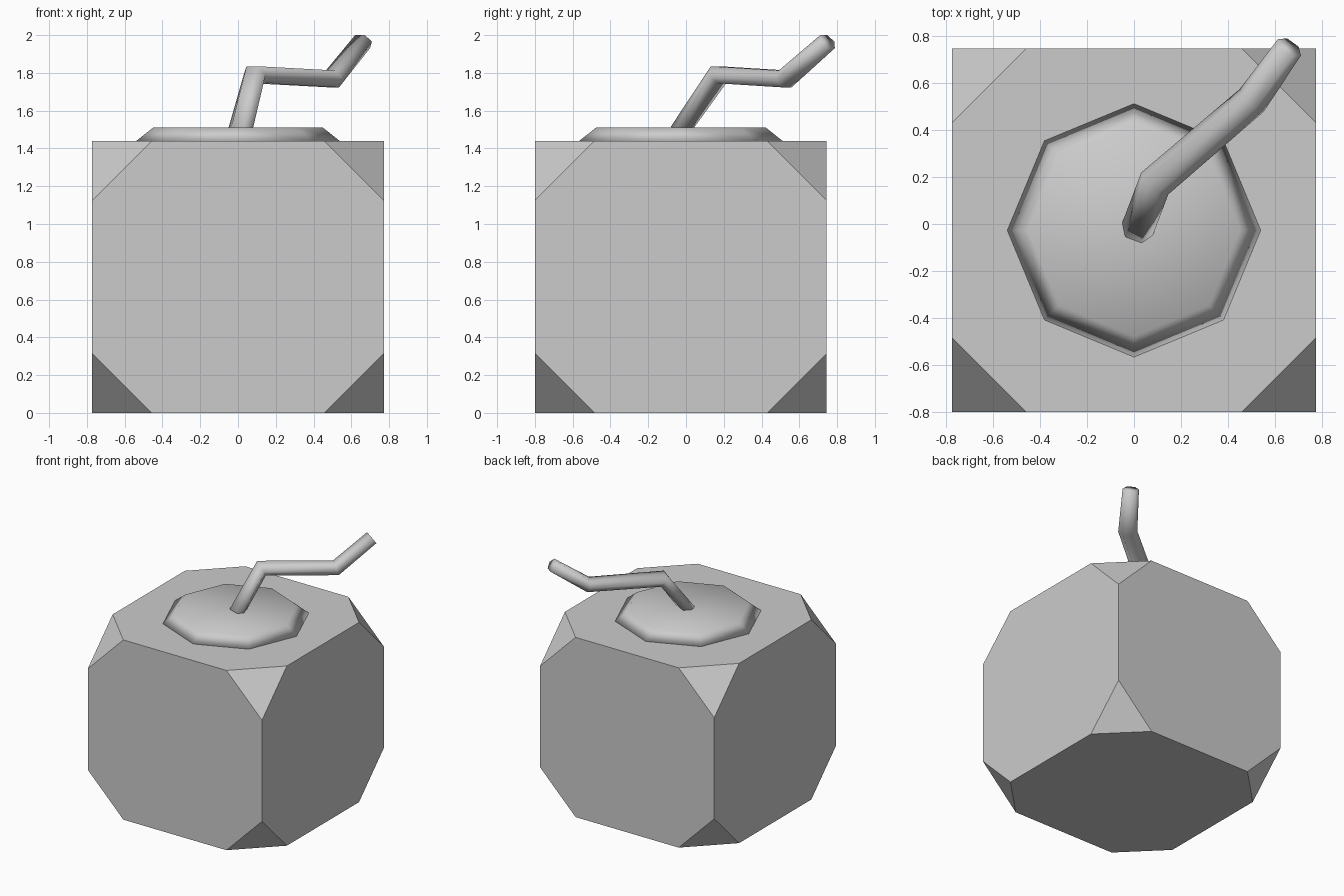
import bpy, bmesh, math
from mathutils import Vector

cube = bpy.data.objects.get("Cube")
if cube:
    bpy.data.objects.remove(cube, do_unlink=True)

grey = bpy.data.materials.new("plain_grey")
grey.use_nodes = True
grey.diffuse_color = (0.6, 0.6, 0.6, 1)
grey.node_tree.nodes["Principled BSDF"].inputs["Base Color"].default_value = (0.6, 0.6, 0.6, 1)

CENTRE_Y = -0.027
BODY_TOP = 1.44


def make_object(name, bm, smooth=False):
    bmesh.ops.recalc_face_normals(bm, faces=bm.faces)
    mesh = bpy.data.meshes.new(name)
    bm.to_mesh(mesh)
    bm.free()
    mesh.materials.append(grey)
    for face in mesh.polygons:
        face.use_smooth = smooth
    obj = bpy.data.objects.new(name, mesh)
    bpy.context.collection.objects.link(obj)
    return obj


# Body: a box with its eight corners cut off
bm = bmesh.new()
half = Vector((0.772, 0.772, BODY_TOP / 2))
cut = 0.315
for sx in (-1, 1):
    for sy in (-1, 1):
        for sz in (-1, 1):
            signs = Vector((sx, sy, sz))
            for axis in range(3):
                corner = half.copy()
                corner[axis] -= cut
                bm.verts.new(corner * signs + Vector((0, CENTRE_Y, half.z)))
bmesh.ops.convex_hull(bm, input=bm.verts)
bmesh.ops.dissolve_limit(bm, angle_limit=0.01, verts=bm.verts, edges=bm.edges)
make_object("body", bm)

# Cap: a shallow eight-sided disc with a sloping rim
bm = bmesh.new()
bmesh.ops.create_cone(bm, cap_ends=True, segments=8, radius1=0.538, radius2=0.45, depth=0.07)
bmesh.ops.translate(bm, verts=bm.verts, vec=(0, CENTRE_Y, BODY_TOP + 0.035))
make_object("cap", bm, smooth=True)

# Fuse: a bent, slightly flattened six-sided tube
path = [Vector(p) for p in ((0.01, -0.035, 1.49), (0.088, 0.172, 1.79),
                            (0.5, 0.525, 1.768), (0.66, 0.75, 1.966))]
widths = (0.07, 0.074, 0.07, 0.06)
heights = (0.05, 0.058, 0.054, 0.05)
bm = bmesh.new()
rings = []
for i, point in enumerate(path):
    before = (point - path[i - 1]).normalized() if i else Vector()
    after = (path[i + 1] - point).normalized() if i + 1 < len(path) else Vector()
    tangent = (before + after).normalized()
    side = tangent.cross(Vector((0, 0, 1))).normalized()
    up = side.cross(tangent)
    ring = []
    for k in range(6):
        a = k * math.tau / 6
        ring.append(bm.verts.new(point + side * widths[i] * math.cos(a) + up * heights[i] * math.sin(a)))
    rings.append(ring)
for low, high in zip(rings, rings[1:]):
    for k in range(6):
        n = (k + 1) % 6
        bm.faces.new((low[k], low[n], high[n], high[k]))
bm.faces.new(rings[0])
bm.faces.new(rings[-1])
make_object("fuse", bm, smooth=True)
